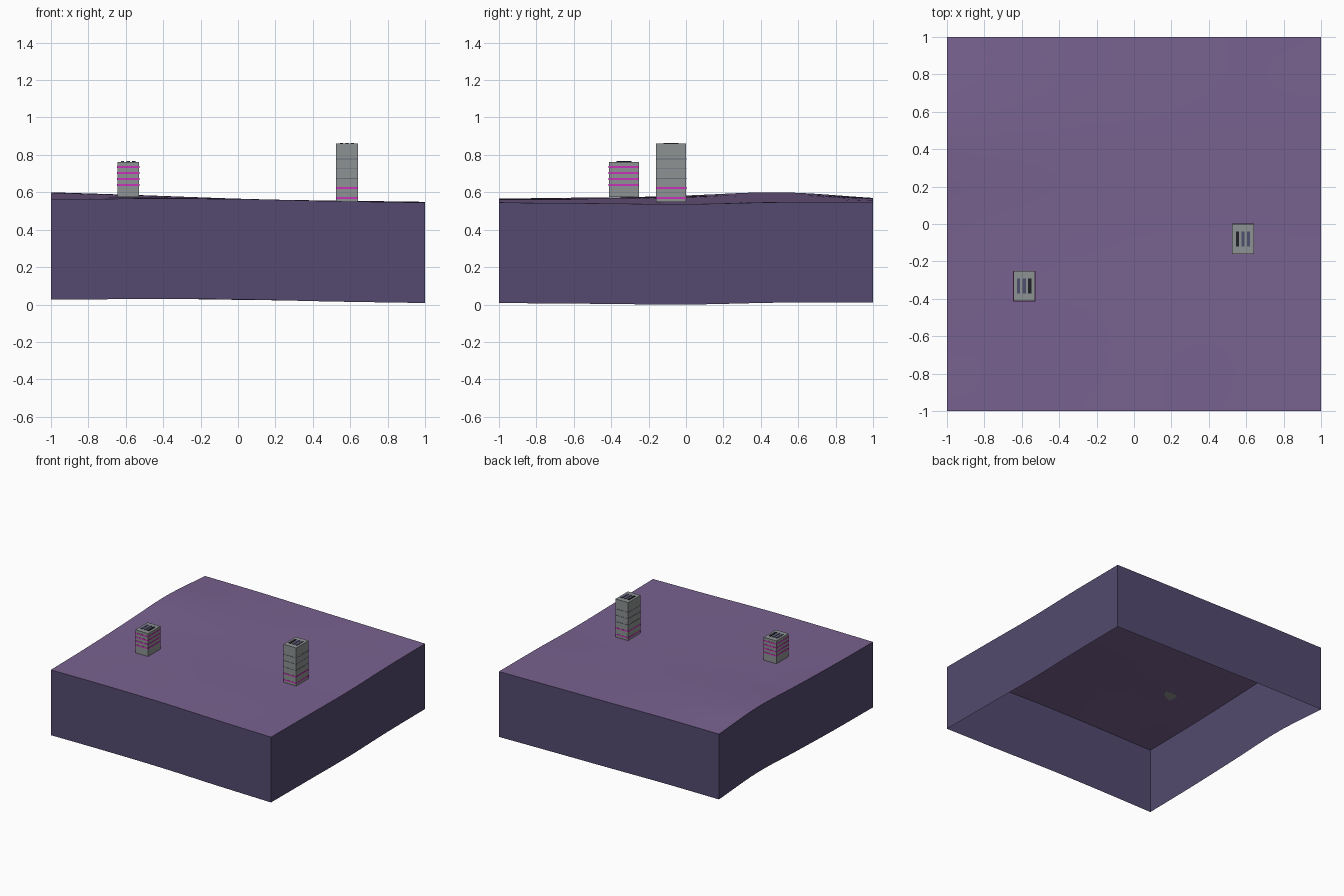
import bpy
import bmesh

cube = bpy.data.objects.get("Cube")
if cube:
    bpy.data.objects.remove(cube, do_unlink=True)


def material(name, r, g, b):
    """Flat material from display colour values, stored as linear."""
    linear = [(c / 255 / 12.92 if c < 11 else ((c / 255 + 0.055) / 1.055) ** 2.4) for c in (r, g, b)]
    mat = bpy.data.materials.new(name)
    mat.use_nodes = True
    mat.diffuse_color = (*linear, 1)
    mat.node_tree.nodes["Principled BSDF"].inputs["Base Color"].default_value = (*linear, 1)
    return mat


GROUND = material("ground purple", 121, 98, 144)
SKIRT = material("skirt indigo", 83, 74, 111)
CONCRETE = material("concrete grey", 141, 146, 146)
MAGENTA = material("lit magenta", 200, 50, 185)
SLATE = material("unlit slate", 108, 108, 124)
VENT_BLUE = material("vent blue", 80, 78, 112)
VENT_DARK = material("vent dark", 34, 33, 42)

# Coarse ground heights: rows go front to back, columns left to right
HEIGHTS = [
    [0.563, 0.566, 0.564, 0.553, 0.545],
    [0.569, 0.572, 0.564, 0.553, 0.541],
    [0.583, 0.575, 0.562, 0.549, 0.537],
    [0.600, 0.584, 0.566, 0.554, 0.547],
    [0.570, 0.569, 0.562, 0.556, 0.549],
]
DEPTH = 0.537
STEPS = 32


def spline(values, position):
    """Smooth curve through evenly spaced values, position from -1 to 1."""
    u = (position + 1) / 2 * (len(values) - 1)
    i = min(int(u), len(values) - 2)
    t = u - i
    p = [2 * values[0] - values[1], *values, 2 * values[-1] - values[-2]]
    a, b, c, d = p[i:i + 4]
    return b + t / 2 * (c - a + t * (2 * a - 5 * b + 4 * c - d + t * (3 * (b - c) + d - a)))


def ground_height(x, y):
    return spline([spline(row, x) for row in HEIGHTS], y)


def finish(bm, name, mats):
    mesh = bpy.data.meshes.new(name)
    bm.to_mesh(mesh)
    bm.free()
    obj = bpy.data.objects.new(name, mesh)
    bpy.context.collection.objects.link(obj)
    for mat in mats:
        mesh.materials.append(mat)
    return obj


def build_ground():
    """Rolling sheet with a hanging skirt, open underneath."""
    bm = bmesh.new()
    bmesh.ops.create_grid(bm, x_segments=STEPS, y_segments=STEPS, size=1)
    for v in bm.verts:
        v.co.z = ground_height(v.co.x, v.co.y)
    rim = [e for e in bm.edges if e.is_boundary]
    made = bmesh.ops.extrude_edge_only(bm, edges=rim)["geom"]
    for item in made:
        if isinstance(item, bmesh.types.BMVert):
            item.co.z -= DEPTH
        elif isinstance(item, bmesh.types.BMFace):
            item.material_index = 1
    bmesh.ops.recalc_face_normals(bm, faces=bm.faces)
    if sum(f.normal.z for f in bm.faces) < 0:
        bmesh.ops.reverse_faces(bm, faces=bm.faces)
    obj = finish(bm, "ground_block", [GROUND, SKIRT])
    bpy.ops.object.select_all(action="DESELECT")
    obj.select_set(True)
    bpy.context.view_layer.objects.active = obj
    bpy.ops.object.shade_smooth_by_angle()


def box(name, center, size, mat):
    bm = bmesh.new()
    bmesh.ops.create_cube(bm, size=1)
    bmesh.ops.scale(bm, vec=size, verts=bm.verts)
    bmesh.ops.translate(bm, vec=center, verts=bm.verts)
    return finish(bm, name, [mat])


WIDTH, LENGTH = 0.116, 0.16


def build_tower(name, x, y, top, bands, vents):
    base = ground_height(x, y)
    box(name + "_body", (x, y, (base + top) / 2), (WIDTH, LENGTH, top - base), CONCRETE)
    # Window bands wrapped around the walls
    for z, mat in bands:
        thick = 0.010 if mat is MAGENTA else 0.005
        box(name + "_window_band", (x, y, z), (WIDTH + 0.003, LENGTH + 0.003, thick), mat)
    # Roof vents
    for i, mat in enumerate(vents):
        box(name + "_roof_vent", (x + (i - 1) * 0.03, y, top + 0.002), (0.017, 0.08, 0.005), mat)


build_ground()
build_tower("short_tower", -0.587, -0.332, 0.762,
            [(0.639 + 0.032 * i, MAGENTA) for i in range(4)],
            [VENT_BLUE, VENT_BLUE, VENT_DARK])
build_tower("tall_tower", 0.583, -0.08, 0.86,
            [(0.57 + 0.052 * i, MAGENTA if i < 2 else SLATE) for i in range(5)],
            [VENT_DARK, VENT_BLUE, VENT_BLUE])
